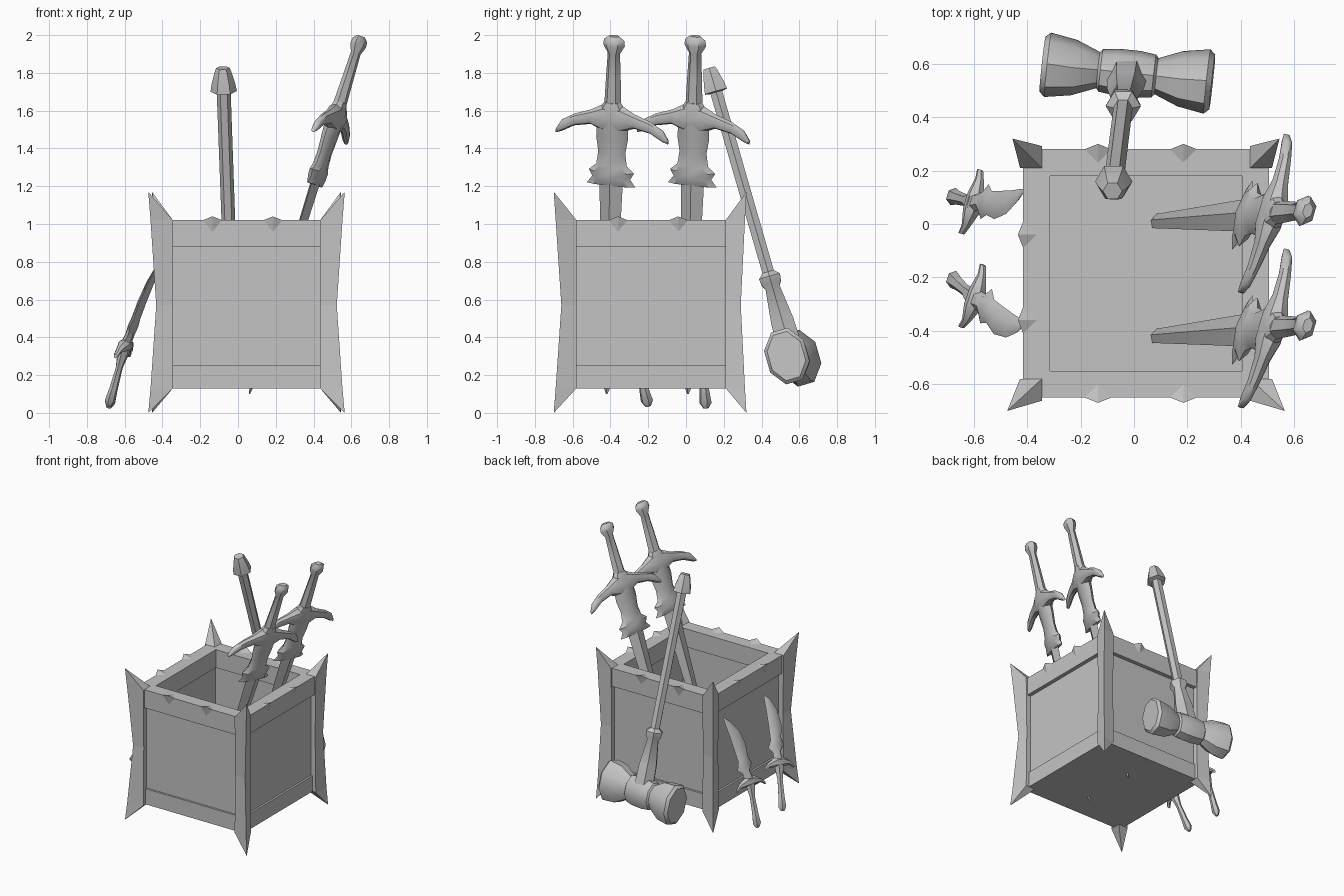
import bpy
import bmesh
import math
from mathutils import Matrix, Vector

cube = bpy.data.objects.get("Cube")
if cube:
    bpy.data.objects.remove(cube, do_unlink=True)

grey = bpy.data.materials.new("plain grey")
grey.use_nodes = True
COLOUR = (0.55, 0.55, 0.55, 1)
grey.diffuse_color = COLOUR
grey.node_tree.nodes["Principled BSDF"].inputs["Base Color"].default_value = COLOUR


def build(name, verts, faces, smooth=False, matrix=None):
    """Make one closed object with outward normals."""
    mesh = bpy.data.meshes.new(name)
    mesh.from_pydata([tuple(v) for v in verts], [], faces)
    bm = bmesh.new()
    bm.from_mesh(mesh)
    if matrix:
        bm.transform(matrix)
    bmesh.ops.recalc_face_normals(bm, faces=bm.faces)
    bm.to_mesh(mesh)
    bm.free()
    mesh.materials.append(grey)
    obj = bpy.data.objects.new(name, mesh)
    bpy.context.collection.objects.link(obj)
    if smooth:
        bpy.ops.object.select_all(action='DESELECT')
        obj.select_set(True)
        bpy.context.view_layer.objects.active = obj
        bpy.ops.object.shade_smooth_by_angle(angle=math.radians(40))
    return obj


def bridge(loops, n, closed=False):
    """Quads between consecutive loops of n vertices."""
    faces = []
    for k in range(loops if closed else loops - 1):
        a, b = k * n, ((k + 1) % loops) * n
        for i in range(n):
            j = (i + 1) % n
            faces.append((a + i, a + j, b + j, b + i))
    if not closed:
        faces += [tuple(range(n)), tuple(range((loops - 1) * n, loops * n))]
    return faces


def frame(origin, direction, hint):
    """Matrix whose z follows direction and whose x leans to hint."""
    z = Vector(direction).normalized()
    x = Vector(hint)
    x = (x - z * x.dot(z)).normalized()
    y = z.cross(x)
    m = Matrix((x, y, z)).transposed().to_4x4()
    m.translation = Vector(origin)
    return m


def loft(name, rings, matrix, sides=8, phase=0.0):
    """Rings are (distance, sideways shift, half width, half thickness)."""
    verts = []
    for t, shift, w, h in rings:
        for i in range(sides):
            a = phase + math.tau * i / sides
            verts.append((shift + w * math.cos(a), h * math.sin(a), t))
    return build(name, verts, bridge(len(rings), sides), True, matrix)


# Box
CX, CY, HX, HY = 0.045, -0.185, 0.46, 0.465
BOTTOM, TOP = 0.13, 1.02


def square_tube(name, z0, z1, outer, inner):
    verts = []
    for inset, z in ((outer, z0), (outer, z1), (inner, z1), (inner, z0)):
        for sx, sy in ((-1, -1), (1, -1), (1, 1), (-1, 1)):
            verts.append((CX + sx * (HX - inset), CY + sy * (HY - inset), z))
    build(name, verts, bridge(4, 4, True))


square_tube("top_band", 0.88, TOP, 0, 0.1)
square_tube("bottom_band", BOTTOM, 0.25, 0.015, 0.1)
square_tube("wall_panels", 0.14, 0.9, 0.03, 0.085)
floor = [(CX + sx * (HX - 0.02), CY + sy * (HY - 0.02), z) for z in (BOTTOM, 0.15)
         for sx, sy in ((-1, -1), (1, -1), (1, 1), (-1, 1))]
build("box_floor", floor, bridge(2, 4))

# Corner posts with a spike at each end, leaning outward
for sx in (-1, 1):
    for sy in (-1, 1):
        tx, ty = (0.06, 0.05) if sy < 0 else (0.04, 0.04)
        verts = []
        for z, ox, oy, proud in ((BOTTOM, tx * 0.8, ty * 0.8, 0.012),
                                 (0.57, 0.018, 0.01, 0.006),
                                 (TOP, tx * 0.8, ty * 0.8, 0.012)):
            for u, v in ((ox, oy), (-0.07, proud), (-0.07, -0.07), (proud, -0.07)):
                verts.append((CX + sx * (HX + u), CY + sy * (HY + v), z))
        faces = [f for f in bridge(3, 4)[:-2]]
        for z, first in ((0, 0), (1.17, 8)):
            verts.append((CX + sx * (HX + tx), CY + sy * (HY + ty), z))
            faces += [(first + i, first + (i + 1) % 4, len(verts) - 1) for i in range(4)]
        side = "left" if sx > 0 else "right"
        build(("front_" if sy < 0 else "back_") + side + "_post", verts, faces)

# Pointed studs on the rim
for quarter in range(4):
    turn = Matrix.Rotation(quarter * math.pi / 2, 4, 'Z')
    reach = HY if quarter % 2 == 0 else HX
    for s in (-1, 1):
        x = s * 0.16 + (-0.02 if quarter == 0 else 0.02 if quarter == 2 else 0)
        if quarter % 2:
            x += 0.015 if quarter == 3 else -0.015
        verts = [(x - 0.05, -reach, TOP), (x, -reach, 0.96), (x + 0.05, -reach, TOP),
                 (x, 0.05 - reach, TOP), (x, -reach - 0.02, TOP + 0.02)]
        faces = [(i, (i + 1) % 4, 4) for i in range(4)] + [(3, 2, 1, 0)]
        build("rim_stud", verts, faces, False, Matrix.Translation((CX, CY, 0)) @ turn)

# Two swords standing in the box
GUARD_SIDE = (0.31, 0.95, 0)
for label, y in (("front", -0.42), ("back", 0.01)):
    m = frame((0.06, y, 0.1), (0.59, 0.04, 1.89), GUARD_SIDE)
    loft(label + "_sword_blade", [(0, 0, 0.004, 0.003), (0.06, 0, 0.028, 0.014),
                                  (1.22, 0, 0.066, 0.027)], m, 4)
    loft(label + "_sword_collar", [(1.16, 0, 0.135, 0.02), (1.2, 0, 0.105, 0.04),
                                   (1.235, 0, 0.125, 0.036), (1.27, 0, 0.085, 0.036),
                                   (1.34, 0, 0.075, 0.034), (1.42, 0, 0.088, 0.038),
                                   (1.5, 0, 0.085, 0.045), (1.56, 0, 0.085, 0.048),
                                   (1.62, 0, 0.045, 0.036)], m)
    loft(label + "_sword_grip", [(1.58, 0, 0.048, 0.036), (1.75, 0, 0.041, 0.03),
                                 (1.89, 0, 0.034, 0.026), (1.935, 0, 0.06, 0.042),
                                 (1.965, 0, 0.056, 0.038), (1.985, 0, 0.03, 0.02)], m, 6)
    # Guard arms run sideways and droop towards the tips
    half = [(0.31, 1.43, 0.012, 0.012), (0.28, 1.46, 0.032, 0.02),
            (0.21, 1.5, 0.033, 0.024), (0.12, 1.525, 0.04, 0.032),
            (0.05, 1.53, 0.075, 0.05)]
    arms = [(-t, s, w, h) for t, s, w, h in half] + half[::-1]
    across = m.to_3x3()
    guard = frame(m.translation, across.col[0], across.col[2])
    loft(label + "_sword_guard", arms, guard)

# Two curved daggers stuck in the right side wall
for label, pommel, hilt, tip in (
        ("back", (-0.685, 0.105, 0.025), (-0.6, 0.08, 0.35), (-0.41, 0.12, 0.81)),
        ("front", (-0.685, -0.2, 0.035), (-0.595, -0.28, 0.36), (-0.41, -0.38, 0.79))):
    p, g, t = Vector(pommel), Vector(hilt), Vector(tip)
    side = (0.28, 0.95, 0)
    m = frame(p, g - p, side)
    loft(label + "_dagger_grip", [(0, 0, 0.015, 0.012), (0.03, 0, 0.034, 0.027),
                                  (0.1, 0, 0.026, 0.022), (0.22, 0, 0.022, 0.018),
                                  (0.3, 0, 0.036, 0.03), (0.36, 0, 0.04, 0.032)], m, 6)
    across = m.to_3x3()
    guard = frame(g, across.col[0], across.col[2])
    half = [(0.125, -0.045, 0.012, 0.012), (0.09, -0.015, 0.018, 0.017),
            (0.03, 0, 0.034, 0.034)]
    loft(label + "_dagger_guard",
         [(-d, s, w, h) for d, s, w, h in half] + half[::-1], guard, 6)
    length = (t - g).length
    loft(label + "_dagger_blade", [(0, 0, 0.038, 0.026), (0.07, 0, 0.034, 0.022),
                                   (0.11, -0.005, 0.068, 0.02), (0.16, -0.015, 0.046, 0.018),
                                   (0.25, -0.03, 0.055, 0.016), (0.36, -0.028, 0.046, 0.013),
                                   (0.44, -0.01, 0.026, 0.009),
                                   (length, 0.01, 0.003, 0.003)],
         frame(g, t - g, side), 6)

# Hammer leaning on the back wall, head down
base, end = Vector((-0.025, 0.565, 0.295)), Vector((-0.08, 0.125, 1.82))
m = frame(base, end - base, (1, 0, 0))
shaft = [(0.06, 0.075), (0.2, 0.07), (0.385, 0.045), (0.41, 0.062), (0.445, 0.066),
         (0.47, 0.036), (1.46, 0.037), (1.465, 0.07), (1.51, 0.062), (1.57, 0.045),
         (1.594, 0.036)]
loft("hammer_handle", [(t, 0, r, r) for t, r in shaft], m, 6)
half = [(0.32, 0, 0.135, 0.1), (0.3, 0, 0.155, 0.118), (0.2, 0, 0.145, 0.1),
        (0.11, 0, 0.09, 0.066), (0.1, 0, 0.105, 0.078), (0.04, 0, 0.115, 0.085)]
head = [(-t, s, w, h) for t, s, w, h in half] + half[::-1]
loft("hammer_head", head, frame(base, (0.62, -0.065, 0.012), end - base), 8, math.pi / 8)
